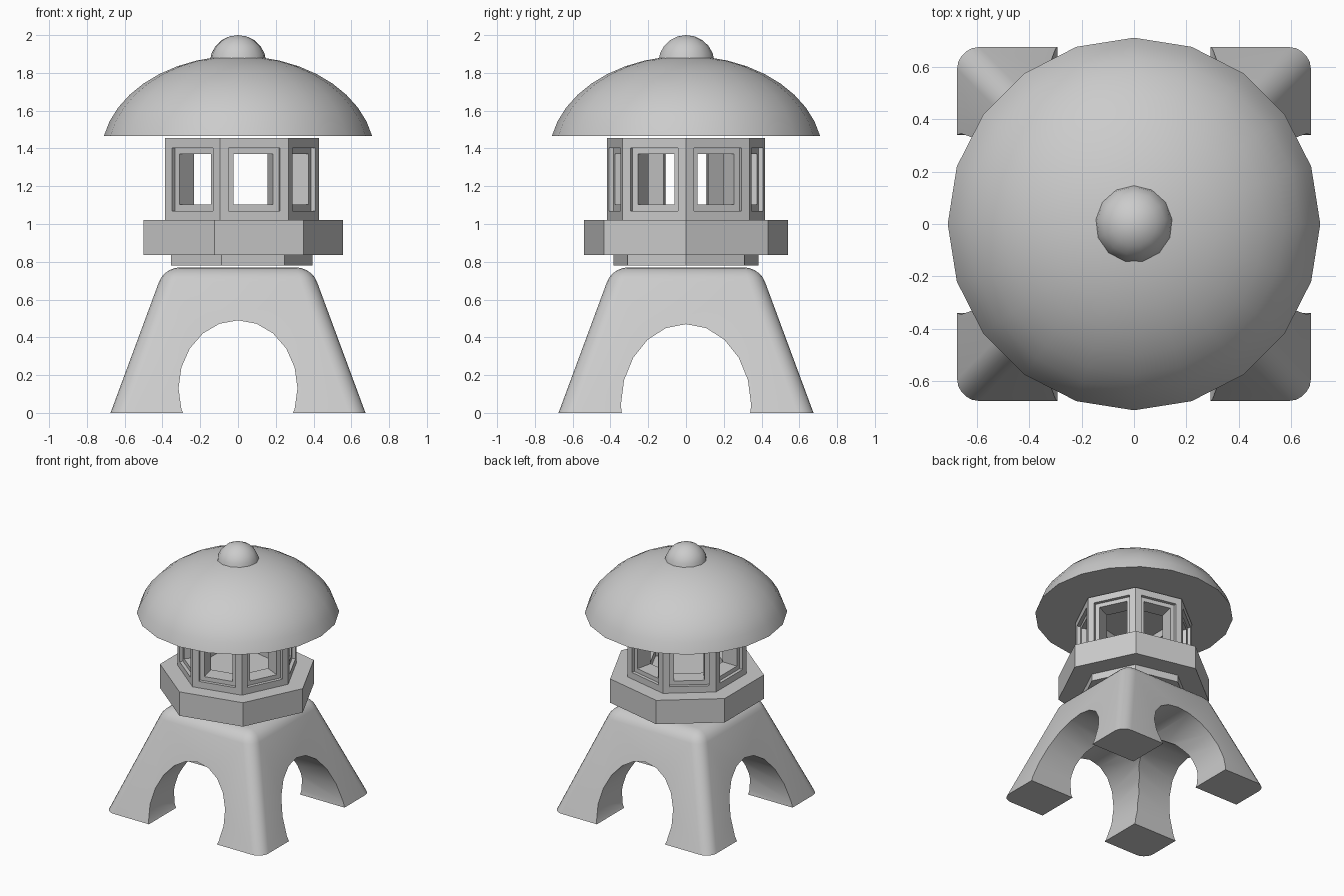
import bpy, bmesh
from math import sin, cos, pi, radians
from mathutils import Vector

if "Cube" in bpy.data.objects:
    bpy.data.objects.remove(bpy.data.objects["Cube"])


def make_object(name, bm, smooth=False):
    bmesh.ops.remove_doubles(bm, verts=bm.verts, dist=1e-5)
    bmesh.ops.recalc_face_normals(bm, faces=bm.faces)
    mesh = bpy.data.meshes.new(name)
    bm.to_mesh(mesh)
    bm.free()
    obj = bpy.data.objects.new(name, mesh)
    bpy.context.collection.objects.link(obj)
    if smooth:
        shade(obj)
    return obj


def select_only(obj):
    bpy.ops.object.select_all(action='DESELECT')
    obj.select_set(True)
    bpy.context.view_layer.objects.active = obj


def shade(obj):
    select_only(obj)
    bpy.ops.object.shade_smooth_by_angle(angle=radians(32))


def ring(r, z, n, start=0.0):
    return [Vector((r * cos(start + 2 * pi * i / n), r * sin(start + 2 * pi * i / n), z))
            for i in range(n)]


def bridge(bm, a, b):
    n = len(a)
    for i in range(n):
        bm.faces.new((a[i], a[(i + 1) % n], b[(i + 1) % n], b[i]))


def prism(name, r, z0, z1, n=7):
    bm = bmesh.new()
    low, high = [[bm.verts.new(p) for p in ring(r, z, n)] for z in (z0, z1)]
    bridge(bm, low, high)
    bm.faces.new(low)
    bm.faces.new(high)
    return make_object(name, bm)


def dome(name, radius, height, centre, base_z, sides, rings, start=0.0):
    """Top part of a squashed sphere, cut flat at base_z."""
    from math import asin
    a0 = asin((base_z - centre) / height)
    bm = bmesh.new()
    loops = []
    for k in range(rings):
        a = a0 + (pi / 2 - a0) * k / rings
        pts = ring(radius * cos(a), centre + height * sin(a), sides, start)
        loops.append([bm.verts.new(p) for p in pts])
    for a, b in zip(loops, loops[1:]):
        bridge(bm, a, b)
    tip = bm.verts.new((0, 0, centre + height))
    top = loops[-1]
    for i in range(sides):
        bm.faces.new((top[i], top[(i + 1) % sides], tip))
    bm.faces.new(loops[0])
    return make_object(name, bm, smooth=True)


def arch_cutter(name, axis, half_width, height, centre, n=20):
    bm = bmesh.new()
    loops = []
    for d in (-1, 1):
        loop = []
        for p in ring(1, 0, n):
            u, z = half_width * p.x, centre + height * p.y
            loop.append(bm.verts.new((u, d, z) if axis == 'Y' else (d, u, z)))
        loops.append(loop)
        bm.faces.new(loop)
    bridge(bm, *loops)
    cutter = make_object(name, bm)
    cutter.hide_render = True
    return cutter


# Four-legged base: tapered block with rounded edges and two crossing arches
bm = bmesh.new()
bmesh.ops.create_cube(bm, size=2)
for v in bm.verts:
    top = v.co.z > 0
    s = 0.39 if top else 0.675
    v.co = (v.co.x * s, v.co.y * s, 0.77 if top else 0)
edges = [e for e in bm.edges if max(v.co.z for v in e.verts) > 0.1]
bmesh.ops.bevel(bm, geom=edges, offset=0.08, offset_type='OFFSET', segments=5,
                profile=0.5, affect='EDGES')
base = make_object("arched_base", bm)
for cutter in (arch_cutter("front_arch_cutter", 'Y', 0.315, 0.36, 0.13),
               arch_cutter("side_arch_cutter", 'X', 0.345, 0.43, 0.04)):
    mod = base.modifiers.new("arch", 'BOOLEAN')
    mod.operation, mod.solver, mod.object = 'DIFFERENCE', 'EXACT', cutter
    select_only(base)
    bpy.ops.object.modifier_apply(modifier=mod.name)
    bpy.data.objects.remove(cutter)
shade(base)

# Seven-sided slabs
prism("lower_slab", 0.395, 0.78, 0.835)
prism("platform", 0.555, 0.835, 1.02)

# Seven-sided light chamber with stepped window openings
N, R, DEPTH = 7, 0.43, 0.15
Z0, Z1 = 1.02, 1.455
inner_r = R - DEPTH / cos(pi / N)
bm = bmesh.new()
outer = ring(R, 0, N)
inner = ring(inner_r, 0, N)
for i in range(N):
    p, q = outer[i], outer[(i + 1) % N]
    along = (q - p).normalized()
    mid = (p + q) / 2
    inward = -mid.normalized()
    inner_half = (inner[(i + 1) % N] - inner[i]).length / 2
    # each loop: half width, bottom, top, depth into the wall
    steps = [((q - p).length / 2, Z0, Z1, 0), (0.139, 1.07, 1.403, 0),
             (0.139, 1.07, 1.403, 0.025), (0.107, 1.102, 1.371, 0.025),
             (0.107, 1.102, 1.371, DEPTH), (inner_half, Z0 + 0.03, Z1 - 0.03, DEPTH)]
    loops = []
    for w, lo, hi, d in steps:
        loops.append([bm.verts.new(mid + along * s * w + inward * d + Vector((0, 0, z)))
                      for s, z in ((-1, lo), (1, lo), (1, hi), (-1, hi))])
    for a, b in zip(loops, loops[1:]):
        bridge(bm, a, b)
for r, z in ((R, Z0), (R, Z1), (inner_r, Z0 + 0.03), (inner_r, Z1 - 0.03)):
    bm.faces.new([bm.verts.new(p) for p in ring(r, z, N)])
make_object("light_chamber", bm)

# Domed roof and finial
dome("roof", 0.725, 0.53, 1.36, 1.465, sides=20, rings=9)
dome("finial", 0.15, 0.145, 1.855, 1.86, sides=13, rings=5, start=pi / 2)
